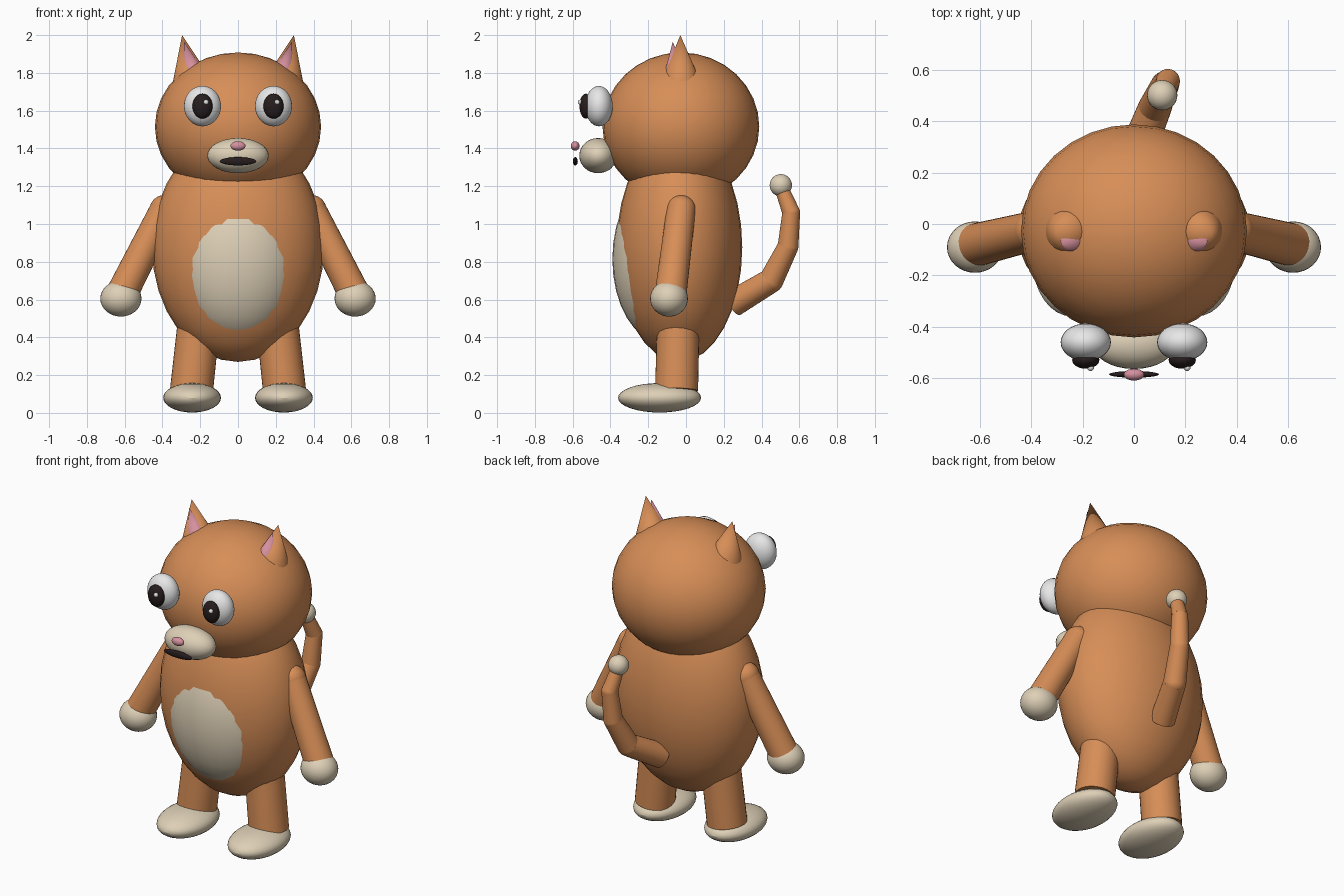
import bpy
from mathutils import Vector

old = bpy.data.objects.get("Cube")
if old:
    bpy.data.objects.remove(old, do_unlink=True)


def material(name, r, g, b):
    m = bpy.data.materials.new(name)
    m.use_nodes = True
    m.diffuse_color = (r, g, b, 1)
    bsdf = m.node_tree.nodes["Principled BSDF"]
    bsdf.inputs["Base Color"].default_value = (r, g, b, 1)
    bsdf.inputs["Roughness"].default_value = 0.7
    return m


ORANGE = material("orange fur", 0.68, 0.27, 0.095)
CREAM = material("cream fur", 0.73, 0.63, 0.47)
WHITE = material("eye white", 0.8, 0.8, 0.8)
DARK = material("dark brown", 0.02, 0.012, 0.012)
PINK = material("pink", 0.67, 0.28, 0.34)


def finish(name, mat):
    ob = bpy.context.object
    ob.name = name
    ob.data.materials.append(mat)
    bpy.ops.object.shade_smooth_by_angle()
    return ob


def ellipsoid(name, mat, centre, radii):
    bpy.ops.mesh.primitive_uv_sphere_add(segments=32, ring_count=16, radius=1, location=centre)
    bpy.context.object.scale = radii
    bpy.ops.object.transform_apply(location=False, rotation=False, scale=True)
    return finish(name, mat)


def ball(name, mat, centre, r):
    return ellipsoid(name, mat, centre, (r, r, r))


def limb(name, mat, start, end, r1, r2):
    """Tapered cylinder or cone between two points."""
    a, b = Vector(start), Vector(end)
    d = b - a
    bpy.ops.mesh.primitive_cone_add(vertices=32, radius1=r1, radius2=r2, depth=d.length,
                                    location=(a + b) / 2,
                                    rotation=d.to_track_quat('Z', 'Y').to_euler())
    return finish(name, mat)


# Torso and head
ellipsoid("body", ORANGE, (0, -0.035, 0.877), (0.455, 0.333, 0.607))
ellipsoid("belly_patch", CREAM, (0, -0.13, 0.815), (0.34, 0.26, 0.44))
ellipsoid("head", ORANGE, (0, -0.027, 1.515), (0.44, 0.415, 0.393))

# Face
ellipsoid("muzzle", CREAM, (0, -0.465, 1.362), (0.163, 0.1, 0.093))
ellipsoid("nose", PINK, (0, -0.587, 1.413), (0.04, 0.023, 0.025))
ellipsoid("mouth", DARK, (0, -0.586, 1.332), (0.097, 0.013, 0.022))

# Paired parts
for side, s in (("left", 1), ("right", -1)):
    ellipsoid(side + "_eye", WHITE, (s * 0.188, -0.461, 1.624), (0.098, 0.073, 0.107))
    ellipsoid(side + "_pupil", DARK, (s * 0.188, -0.53, 1.624), (0.053, 0.034, 0.066))
    ball(side + "_eye_glint", WHITE, (s * 0.188 + 0.019, -0.56, 1.645), 0.013)

    limb(side + "_ear", ORANGE, (s * 0.25, -0.027, 1.77), (s * 0.296, -0.03, 2.0), 0.097, 0)
    limb(side + "_inner_ear", PINK, (s * 0.232, -0.058, 1.785), (s * 0.286, -0.07, 1.965), 0.061, 0)

    shoulder = (s * 0.39, -0.026, 1.075)
    ball(side + "_shoulder", ORANGE, shoulder, 0.078)
    limb(side + "_arm", ORANGE, shoulder, (s * 0.61, -0.08, 0.64), 0.077, 0.084)
    ellipsoid(side + "_hand", CREAM, (s * 0.62, -0.09, 0.605), (0.109, 0.1, 0.095))

    limb(side + "_leg", ORANGE, (s * 0.205, -0.04, 0.5), (s * 0.246, -0.05, 0.12), 0.112, 0.114)
    ellipsoid(side + "_foot", CREAM, (s * 0.243, -0.14, 0.08), (0.153, 0.22, 0.078))

# Jointed tail
joints = [((0, 0.25, 0.58), 0.072), ((0.08, 0.45, 0.70), 0.065), ((0.12, 0.54, 0.88), 0.055),
          ((0.132, 0.557, 1.06), 0.047), ((0.11, 0.502, 1.2), 0.036)]
for i, ((p, r), (q, t)) in enumerate(zip(joints, joints[1:]), 1):
    limb(f"tail_segment_{i}", ORANGE, p, q, r, t)
    if i < len(joints) - 1:
        ball(f"tail_joint_{i}", ORANGE, q, t)
ball("tail_tip", CREAM, (0.11, 0.502, 1.205), 0.059)
